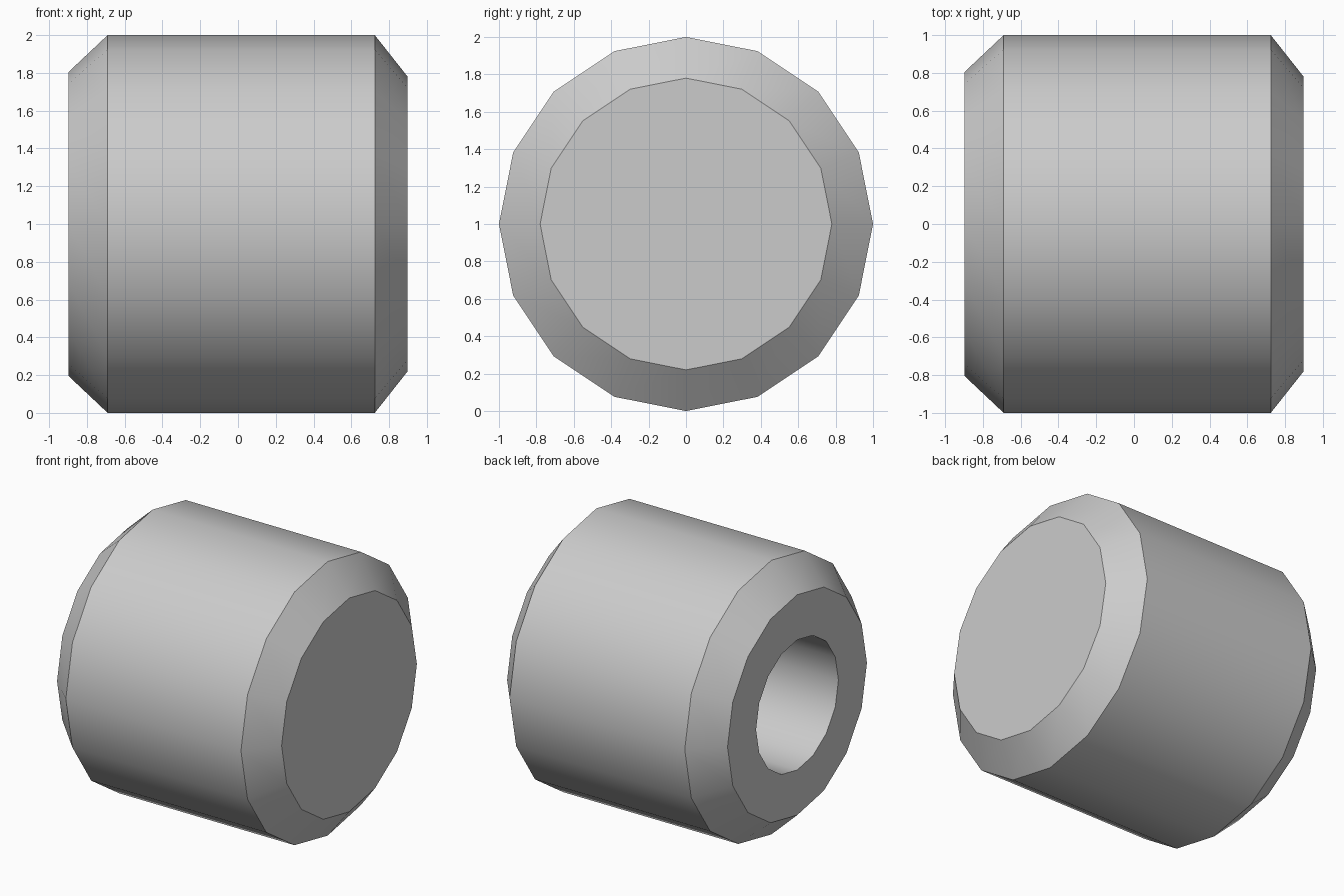
import bpy
import bmesh
import math

cube = bpy.data.objects.get("Cube")
if cube:
    bpy.data.objects.remove(cube, do_unlink=True)

SIDES = 16

# Single grey material
grey = bpy.data.materials.new("plain_grey")
grey.use_nodes = True
colour = (0.6, 0.6, 0.6, 1.0)
grey.diffuse_color = colour
grey.node_tree.nodes["Principled BSDF"].inputs["Base Color"].default_value = colour


def ring(bm, x, radius):
    """A ring of vertices around the x axis, with one vertex at the top."""
    angles = [2 * math.pi * i / SIDES for i in range(SIDES)]
    return [bm.verts.new((x, radius * math.sin(a), 1 + radius * math.cos(a)))
            for a in angles]


def turned_part(name, profile):
    """Lathe an (x, radius) profile around the x axis and cap both ends."""
    bm = bmesh.new()
    rings = [ring(bm, x, r) for x, r in profile]
    for a, b in zip(rings, rings[1:]):
        for i in range(SIDES):
            j = (i + 1) % SIDES
            bm.faces.new((a[i], a[j], b[j], b[i]))
    bm.faces.new(rings[0])
    bm.faces.new(rings[-1])
    bmesh.ops.recalc_face_normals(bm, faces=bm.faces)
    mesh = bpy.data.meshes.new(name)
    bm.to_mesh(mesh)
    bm.free()
    mesh.materials.append(grey)
    obj = bpy.data.objects.new(name, mesh)
    bpy.context.collection.objects.link(obj)
    return obj


# Chamfered barrel: closed end at +x, blind bore entering from -x
barrel = turned_part("chamfered_barrel", [
    (0.898, 0.78),    # closed face
    (0.724, 1.0),     # chamfer
    (-0.69, 1.0),     # outer wall
    (-0.898, 0.804),  # chamfer
    (-0.898, 0.475),  # bore rim
    (0.4, 0.475),     # bore floor
])

# Smooth walls with crisp chamfer and rim edges
bpy.ops.object.select_all(action="DESELECT")
barrel.select_set(True)
bpy.context.view_layer.objects.active = barrel
bpy.ops.object.shade_smooth_by_angle(angle=math.radians(30))
